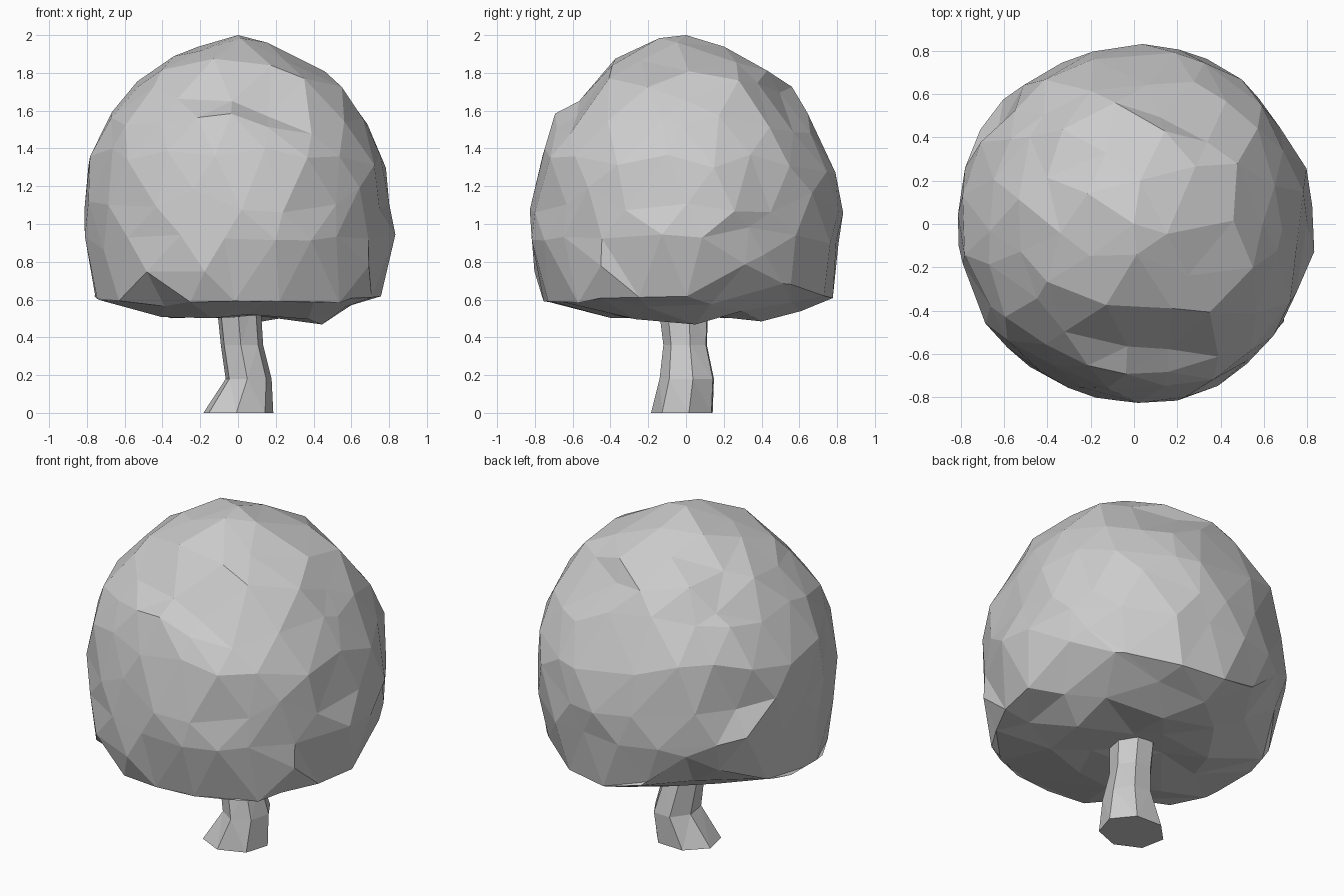
import bpy, bmesh, math, random
from mathutils import Vector

cube = bpy.data.objects.get("Cube")
if cube:
    bpy.data.objects.remove(cube)
random.seed(5)

grey = bpy.data.materials.new("plain grey")
grey.use_nodes = True
grey.diffuse_color = (0.6, 0.6, 0.6, 1)
grey.node_tree.nodes["Principled BSDF"].inputs["Base Color"].default_value = (0.6, 0.6, 0.6, 1)


def finish(bm, name):
    """Turn a bmesh into a flat-shaded object."""
    bmesh.ops.recalc_face_normals(bm, faces=bm.faces)
    mesh = bpy.data.meshes.new(name)
    bm.to_mesh(mesh)
    bm.free()
    mesh.materials.append(grey)
    obj = bpy.data.objects.new(name, mesh)
    bpy.context.collection.objects.link(obj)
    return obj


# Canopy profile: angle from the top, radius, height
RIM = 126
PROFILE = [(0, 0, 2.0), (15, .2, 1.955), (30, .4, 1.855), (45, .57, 1.72), (60, .7, 1.545),
           (75, .785, 1.35), (90, .82, 1.12), (109, .825, .87), (RIM, .765, .605),
           (143, .55, .535), (160, .28, .51), (180, 0, .53)]
# Rim shape: compass angle, change in height, sharpness
ARCHES = [(133, .16, 9), (40, .08, 9), (270, -.02, 2)]


def profile_at(angle):
    for (a0, r0, z0), (a1, r1, z1) in zip(PROFILE, PROFILE[1:]):
        if angle <= a1:
            t = (angle - a0) / (a1 - a0)
            return r0 + (r1 - r0) * t, z0 + (z1 - z0) * t
    return PROFILE[-1][1:]


def jitter(amount):
    return Vector([random.uniform(-amount, amount) for _ in range(3)])


def facing(compass, degrees):
    """How far one compass angle faces another, from 0 to 1."""
    return max(0, math.cos(compass - math.radians(degrees)))


# Canopy: rumpled ball with an uneven rim and a flattened underside
bm = bmesh.new()
bmesh.ops.create_icosphere(bm, subdivisions=3, radius=1)
for v in bm.verts:
    pole = abs(v.co.z) > .99
    d = v.co.copy() if pole else (v.co + jitter(.085)).normalized()
    angle = math.degrees(math.acos(max(-1, min(1, d.z))))
    compass = math.atan2(d.y, d.x)
    if abs(angle - RIM) < 9:
        angle = RIM
    r, z = profile_at(angle)
    rim = max(0, 1 - abs(angle - RIM) / 25)
    for degrees, lift, sharpness in ARCHES:
        z += lift * rim * facing(compass, degrees) ** sharpness
    # Hanging lump beside the trunk
    under = max(0, 1 - abs(angle - 154) / 20)
    z -= .07 * under * facing(compass, 28) ** 2
    v.co = Vector((r * math.cos(compass), r * math.sin(compass), z))
    # Bumps, with an occasional deeper dent
    if not pole:
        push = random.uniform(-.02, .024)
        if random.random() < .05 and 35 < angle < 115:
            push -= .055
        v.co += d * push
finish(bm, "canopy")

# Trunk: crooked seven-sided rings of centre x, centre y, height, x radius, y radius
RINGS = [(0, -.015, 0, .19, .17), (.055, .01, .18, .125, .15),
         (.02, 0, .36, .115, .12), (0, -.01, .6, .12, .14)]
SIDES = 7
bm = bmesh.new()
loops = []
for cx, cy, z, rx, ry in RINGS:
    ring = []
    for i in range(SIDES):
        a = math.tau * (i + .2) / SIDES
        ring.append(bm.verts.new((cx + rx * math.cos(a), cy + ry * math.sin(a), z)))
    loops.append(ring)
for lower, upper in zip(loops, loops[1:]):
    for i in range(SIDES):
        j = (i + 1) % SIDES
        bm.faces.new((lower[i], lower[j], upper[j], upper[i]))
bm.faces.new(list(reversed(loops[0])))
bm.faces.new(loops[-1])
sides = [f for f in bm.faces if len(f.verts) == 4]
bmesh.ops.triangulate(bm, faces=sides)
finish(bm, "trunk")
